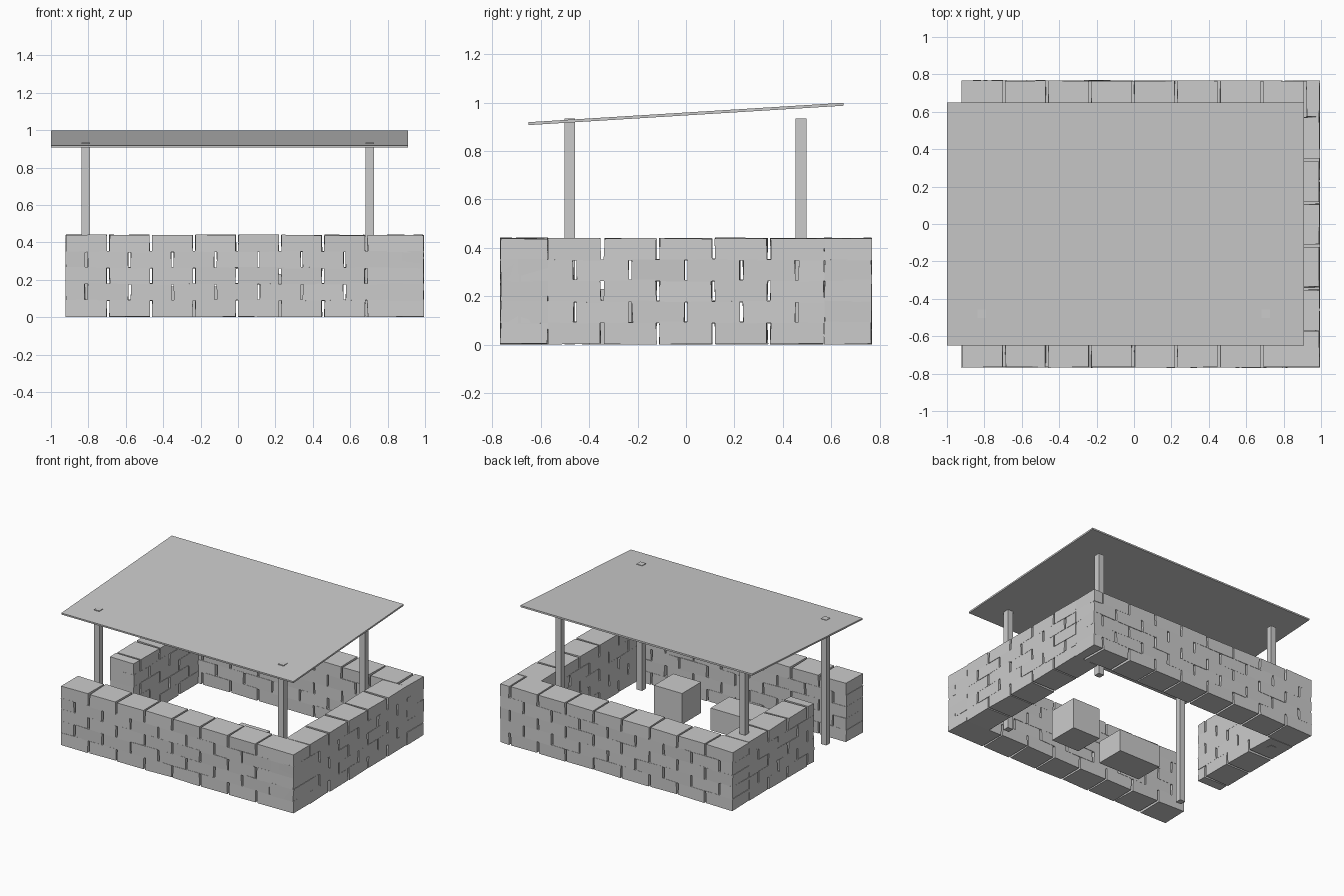
import bpy, bmesh, math, random
from mathutils import Vector

if "Cube" in bpy.data.objects:
    bpy.data.objects.remove(bpy.data.objects["Cube"])

random.seed(4)


def material(name, value):
    m = bpy.data.materials.new(name)
    m.diffuse_color = (value, value, value, 1)
    m.use_nodes = True
    m.node_tree.nodes["Principled BSDF"].inputs["Base Color"].default_value = m.diffuse_color
    return m


GREY = material("plain_grey", 0.6)


def add_box(bm, lo, hi, jitter=0.0):
    verts = []
    for x in (lo[0], hi[0]):
        for y in (lo[1], hi[1]):
            for z in (lo[2], hi[2]):
                j = [random.uniform(-jitter, jitter) for _ in range(3)]
                verts.append(bm.verts.new((x + j[0], y + j[1], z + j[2])))
    for f in ((0, 1, 3, 2), (4, 6, 7, 5), (0, 4, 5, 1),
              (2, 3, 7, 6), (0, 2, 6, 4), (1, 5, 7, 3)):
        bm.faces.new([verts[i] for i in f])


def finish(bm, name):
    bmesh.ops.recalc_face_normals(bm, faces=bm.faces[:])
    me = bpy.data.meshes.new(name)
    bm.to_mesh(me)
    bm.free()
    me.materials.append(GREY)
    ob = bpy.data.objects.new(name, me)
    bpy.context.collection.objects.link(ob)
    return ob


def box(name, lo, hi):
    bm = bmesh.new()
    add_box(bm, lo, hi)
    return finish(bm, name)


# Running-bond wall: seams alternate between courses
COURSES, COURSE_H, GAP = 5, 0.0865, 0.007


def wall(name, axis, across, odd, even):
    bm = bmesh.new()
    for c in range(COURSES):
        seams = even if c % 2 else odd
        z0 = 0.005 + c * COURSE_H
        for i, (a, b) in enumerate(zip(seams, seams[1:])):
            a += GAP if i else 0
            b -= GAP if i < len(seams) - 2 else 0
            lo, hi = [0, 0, z0 - 0.002], [0, 0, z0 + COURSE_H + 0.002]
            lo[axis], hi[axis] = a, b
            lo[1 - axis], hi[1 - axis] = across
            add_box(bm, lo, hi, 0.003)
    return finish(bm, name)


def steps(start, n, step=0.23):
    return [start + step * i for i in range(n)]


long_odd = [-0.92] + steps(-0.695, 7)
long_even = [-0.92] + steps(-0.81, 8) + [0.992]
wall("front_wall", 0, (-0.766, -0.572), long_odd + [0.992], long_even)
wall("back_wall", 0, (0.572, 0.766), long_odd + [0.915, 0.992], long_even)
wall("right_wall", 1, (0.795, 0.992),
     [-0.57] + steps(-0.345, 4, 0.229) + [0.57],
     [-0.765] + steps(-0.687, 6, 0.229) + [0.57])
# Left wall stops short to leave the entrance
wall("left_wall", 1, (-0.92, -0.725),
     [-0.19, -0.115, 0.115, 0.345, 0.57],
     [-0.19, 0.0, 0.23, 0.46, 0.57])

# Four roof posts
for side, x in (("left", -0.813), ("right", 0.705)):
    for end, y in (("front", -0.48), ("back", 0.475)):
        box(f"{end}_{side}_post", (x - 0.0225, y - 0.0225, 0.0),
            (x + 0.0225, y + 0.0225, 0.934))

# Sloping flat roof sheet
roof = box("roof_sheet", (-0.955, -0.651, -0.006), (0.955, 0.651, 0.006))
roof.location = (-0.045, 0, 0.953)
roof.rotation_euler = (math.atan2(0.08, 1.3), 0, 0)

# Two crates standing inside
box("tall_crate", (0.155, -0.40, 0.0), (0.385, -0.175, 0.23))
box("low_crate", (-0.40, -0.43, 0.0), (-0.055, -0.21, 0.165))
